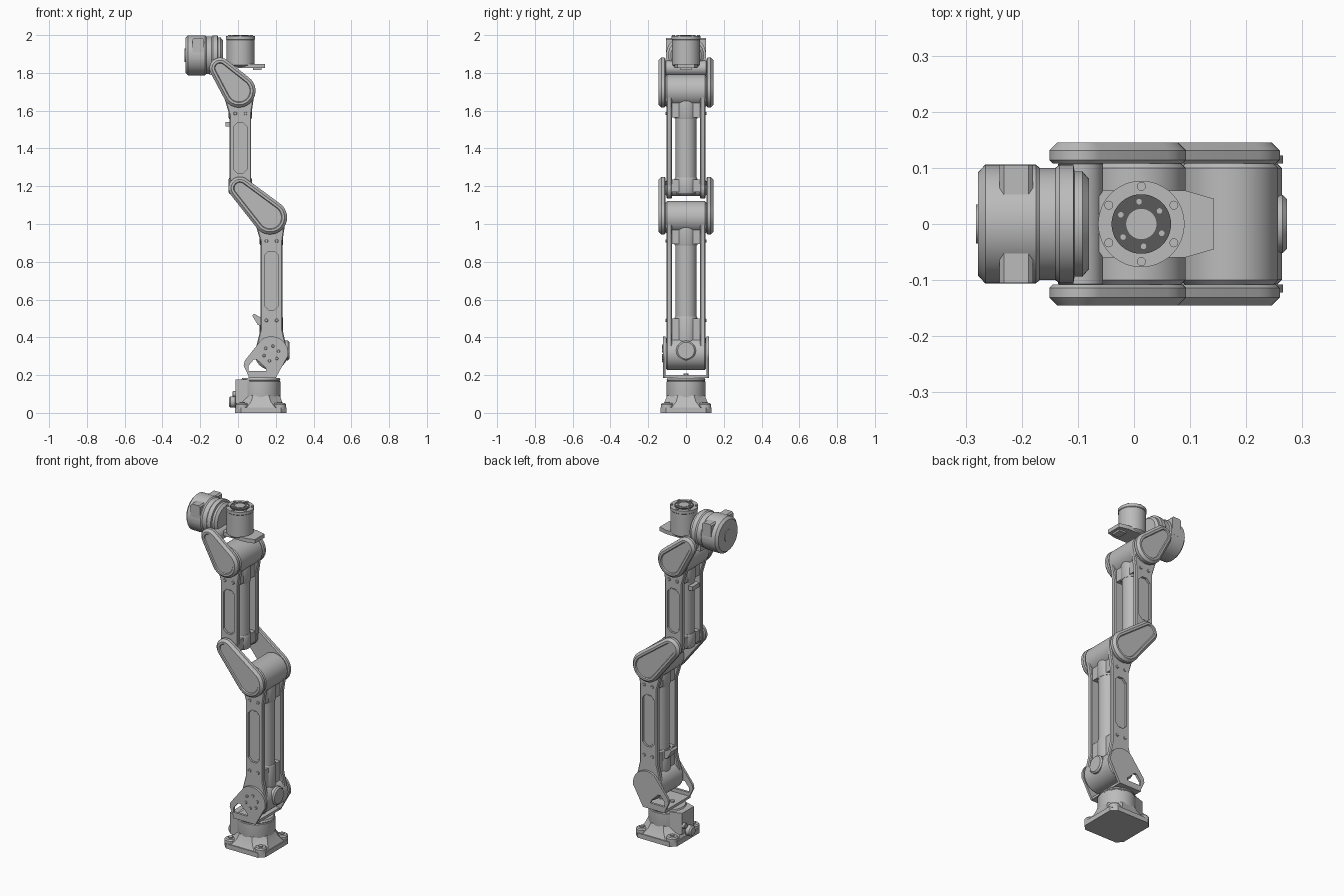
import bpy, bmesh
from math import sin, cos, pi, radians, atan2, hypot, acos
from mathutils import Vector

if "Cube" in bpy.data.objects:
    bpy.data.objects.remove(bpy.data.objects["Cube"])


def material(name, value):
    m = bpy.data.materials.new(name)
    m.use_nodes = True
    m.diffuse_color = (value, value, value, 1)
    m.node_tree.nodes["Principled BSDF"].inputs["Base Color"].default_value = (value, value, value, 1)
    return m


GREY = material("light grey metal", 0.5)
DARK = material("dark grey insert", 0.1)
parts = []


def loft(name, rings, mat=GREY):
    """Skin a stack of equal-length rings and cap both ends."""
    bm = bmesh.new()
    loops = [[bm.verts.new(p) for p in ring] for ring in rings]
    n = len(loops[0])
    for a, b in zip(loops, loops[1:]):
        for i in range(n):
            j = (i + 1) % n
            bm.faces.new((a[i], a[j], b[j], b[i]))
    bm.faces.new(loops[0][::-1])
    bm.faces.new(loops[-1])
    bmesh.ops.recalc_face_normals(bm, faces=bm.faces)
    me = bpy.data.meshes.new(name)
    bm.to_mesh(me)
    bm.free()
    me.materials.append(mat)
    ob = bpy.data.objects.new(name, me)
    bpy.context.collection.objects.link(ob)
    parts.append(ob)
    return ob


def lathe(name, origin, axis, profile, mat=GREY, seg=48):
    """Turn (position along axis, radius) pairs about a world axis."""
    k = "xyz".index(axis)
    rings = []
    for h, r in profile:
        ring = []
        for i in range(seg):
            t = 2 * pi * i / seg
            p = Vector(origin)
            p[k] += h
            p[(k + 1) % 3] += r * cos(t)
            p[(k + 2) % 3] += r * sin(t)
            ring.append(p)
        rings.append(ring)
    return loft(name, rings, mat)


def drum(name, origin, axis, half, r, c=0.008):
    return lathe(name, origin, axis, [(-half, r - c), (c - half, r), (half - c, r), (half, r - c)])


def side_prism(name, pts, y0, y1):
    return loft(name, [[(x, y, z) for x, z in pts] for y in (y0, y1)])


def flat_prism(name, pts, z0, z1):
    return loft(name, [[(x, y, z) for x, y in pts] for z in (z0, z1)])


def block(name, x0, x1, y0, y1, z0, z1):
    return flat_prism(name, [(x0, y0), (x1, y0), (x1, y1), (x0, y1)], z0, z1)


def arc(c, r, a0, a1, n=18):
    return [(c[0] + r * cos(radians(a0 + (a1 - a0) * i / n)),
             c[1] + r * sin(radians(a0 + (a1 - a0) * i / n))) for i in range(n + 1)]


def chamfered(x0, x1, z0, z1, c):
    return [(x0 + c, z0), (x1 - c, z0), (x1, z0 + c), (x1, z1 - c),
            (x1 - c, z1), (x0 + c, z1), (x0, z1 - c), (x0, z0 + c)]


def apply(ob, mod):
    bpy.context.view_layer.objects.active = ob
    bpy.ops.object.modifier_apply(modifier=mod.name)


def cut(ob, cutter):
    mod = ob.modifiers.new("cut", 'BOOLEAN')
    mod.operation, mod.solver, mod.object = 'DIFFERENCE', 'EXACT', cutter
    apply(ob, mod)
    parts.remove(cutter)
    bpy.data.objects.remove(cutter)


def tapered_plate(name, big, r_big, small, r_small, side):
    """Teardrop cover with a chamfered rim and a sunken centre panel."""
    dx, dz = small[0] - big[0], small[1] - big[1]
    along = atan2(dz, dx) * 180 / pi
    spread = acos((r_big - r_small) / hypot(dx, dz)) * 180 / pi
    rings = []
    for y, inset in ((.108, .006), (.114, 0), (.131, 0), (.145, .014), (.145, .026), (.139, .030)):
        ring = arc(small, r_small - inset, along - spread, along + spread)
        ring += arc(big, r_big - inset, along + spread, along + 360 - spread)
        rings.append([(x, side * y, z) for x, z in ring])
    loft(name, rings)
    drum(name + "_pin", (big[0], side * .106, big[1]), 'y', .008, r_big - .012, .002)


def bolt(name, x, z, y, r=.009):
    drum(name, (x, y, z), 'y', .004, r, .002)


# Key joints in the x-z plane
SHOULDER, ELBOW = (.176, .315), (.17, 1.035)
ELBOW_TOP, WRIST = (.01, 1.19), (.005, 1.705)
WRIST_TOP = (-.095, 1.825)
SIDES = (("front", -1), ("back", 1))

# Base: footed square flange, tapering to the turntable
BX = .121
flange = [(BX + x, y) for x, y in chamfered(-.136, .136, -.136, .136, .03)]
flat_prism("base_flange", flange, 0, .028)
loft("base_taper", [[(BX + x, y, z) for x, y in chamfered(-h, h, -h, h, c)]
                    for z, h, c in ((.028, .13, .055), (.06, .112, .06), (.092, .1, .058))])
for sx in (-1, 1):
    for sy in (-1, 1):
        foot = (BX + sx * .1, sy * .1, 0)
        lathe("base_foot", foot, 'z', [(.02, .033), (.045, .033), (.052, .027)], seg=24)
        lathe("base_bolt", foot, 'z', [(.05, .013), (.058, .013)], seg=12)
lathe("turntable", (BX, 0, 0), 'z', [(.07, .1), (.09, .104), (.165, .104), (.168, .1),
                                     (.172, .1), (.175, .103), (.186, .098)])
loft("connector_housing", [[(-.013, -h, z), (.06, -h - .025, z), (.06, h + .025, z), (-.013, h, z)]
                           for z, h in ((.05, .055), (.178, .055))])
drum("power_connector", (-.028, 0, .058), 'x', .02, .03)
drum("signal_connector", (-.018, .04, .1), 'x', .012, .016, .004)

# Shoulder bracket: floor plate and two cheeks with a triangular opening
block("bracket_floor", .055, .2, -.122, .122, .186, .2)
for label, s in SIDES:
    outline = [(.06, .186), (.2, .186), (.255, .285)]
    outline += arc(SHOULDER, .09, -10, 125) + [(.035, .275), (.03, .25)]
    cheek = side_prism(label + "_bracket_cheek", outline, s * .108, s * .122)
    cut(cheek, side_prism("cheek_cutter", [(.056, .222), (.15, .222), (.146, .238),
                                           (.1, .283), (.084, .283), (.056, .25)], s * .09, s * .14))
for i in range(6):
    t = i * pi / 3 + .3
    bolt("cheek_bolt", SHOULDER[0] + .04 * cos(t), SHOULDER[1] + .04 * sin(t), -.123, .008)
for x in (.09, .165):
    lathe("floor_bolt", (x, 0, .198), 'z', [(0, .012), (.01, .012)], seg=12)

# Joint motors, all turned about y
drum("shoulder_motor", (SHOULDER[0], 0, SHOULDER[1]), 'y', .107, .088)
drum("shoulder_cover", (.257, 0, .33), 'x', .016, .052)
drum("elbow_motor", (ELBOW[0], 0, ELBOW[1]), 'y', .108, .087)
drum("elbow_hub", (ELBOW_TOP[0], 0, ELBOW_TOP[1]), 'y', .11, .042)
drum("wrist_motor", (WRIST[0], 0, WRIST[1]), 'y', .108, .087)
drum("wrist_hub", (WRIST_TOP[0], 0, WRIST_TOP[1]), 'y', .115, .04)


def link(name, x0, x1, bottom, r0, top, r1, window, bolts, flare):
    """Two windowed side plates around a central tube with collars."""
    z0, z1, xc = bottom[1], top[1], (x0 + x1) / 2
    outline = arc(bottom, r0, 165, 375)
    outline += [(x1, z0 + flare), (x1, z1 - .13)] + arc(top, r1, -20, 200)
    outline += [(x0, z1 - .13), (x0, z0 + flare)]
    for label, s in SIDES:
        plate = side_prism(f"{label}_{name}_plate", outline, s * .074, s * .103)
        bev = plate.modifiers.new("edge", 'BEVEL')
        bev.width, bev.segments, bev.limit_method = .005, 1, 'ANGLE'
        apply(plate, bev)
        cut(plate, side_prism("window_cutter", chamfered(x0 + .02, x1 - .02, *window, .022), s * .09, s * .12))
        side_prism(f"{label}_{name}_panel", chamfered(x0 + .026, x1 - .026, window[0] + .008,
                                                      window[1] - .008, .02), s * .088, s * .094)
        for z in bolts:
            for x in (xc - .027, xc + .027):
                bolt(name + "_bolt", x, z, s * .104)
    lathe(name + "_tube", (xc, 0, 0), 'z', [(z0, .056), (z1, .056)])


link("lower_link", .12, .235, SHOULDER, .086, ELBOW, .085, (.545, .855), (.49, .91), .13)
link("upper_link", -.045, .07, ELBOW_TOP, .055, WRIST, .085, (1.27, 1.535), (1.215, 1.585), .03)

# Collars and housings that join tubes to motors
for name, x, z0, z1 in (("lower_foot_collar", .177, .32, .5), ("lower_head_collar", .177, .895, 1.02),
                        ("upper_foot_collar", .012, 1.17, 1.235), ("upper_head_collar", .012, 1.565, 1.69)):
    block(name, x - .05, x + .05, -.078, .078, z0, z1)
    lathe(name + "_ring", (x, 0, 0), 'z', [(z0 - .01, .058), (z0, .062), (z1, .062), (z1 + .01, .058)])

# Cable clips on the rear faces
side_prism("lower_cable_clip", [(.075, .515), (.085, .525), (.13, .5), (.13, .46), (.105, .465)], -.03, .03)
block("upper_cable_clip", -.066, -.04, -.035, .035, 1.515, 1.54)

# Teardrop covers at elbow and wrist
for label, s in SIDES:
    tapered_plate(label + "_elbow_cover", ELBOW, .09, ELBOW_TOP, .06, s)
    tapered_plate(label + "_wrist_cover", WRIST, .088, WRIST_TOP, .056, s)

# Roll motor on its side beside the tool
lathe("roll_motor", (0, 0, 1.893), 'x',
      [(-.278, .092), (-.265, .106), (-.175, .106), (-.168, .1), (-.14, .1), (-.133, .106),
       (-.108, .106), (-.106, .094), (-.092, .094), (-.08, .08)])
lathe("roll_motor_cap", (0, 0, 1.893), 'x', [(-.282, .035), (-.27, .035)])
for s in (-1, 1):
    side_prism("motor_hatch", chamfered(-.24, -.18, 1.875, 1.985, .008), s * .045, s * .107)\
        .scale = (1, .98, 1)
block("roll_neck", -.15, -.09, -.075, .075, 1.79, 1.86)

# Tool head with dark mounting ring and bolts
TX = .013
lathe("tool_body", (TX, 0, 0), 'z', [(1.83, .058), (1.842, .074), (1.975, .074), (1.978, .077), (1.995, .077)])
lathe("tool_ring", (TX, 0, 0), 'z', [(1.99, .053), (1.999, .053)], DARK)
lathe("tool_centre", (TX, 0, 0), 'z', [(1.99, .027), (2.0, .027)])
for i in range(6):
    t = i * pi / 3 + pi / 6
    lathe("flange_bolt", (TX + .067 * cos(t), .067 * sin(t), 0), 'z', [(1.99, .008), (2.0, .008)], seg=12)
    lathe("ring_bolt", (TX + .04 * cos(t + .1), .04 * sin(t + .1), 0), 'z', [(1.99, .005), (2.0, .005)], seg=12)
flat_prism("tool_tray", [(-.075, -.03), (-.055, -.06), (.09, -.06), (.143, -.045),
                         (.143, .045), (.09, .06), (-.055, .06), (-.075, .03)], 1.825, 1.848)
block("tray_latch", .08, .125, -.03, .03, 1.815, 1.83)

# Smooth the round surfaces, keep the edges crisp
for ob in bpy.context.view_layer.objects:
    ob.select_set(ob in parts)
bpy.context.view_layer.objects.active = parts[0]
bpy.ops.object.shade_smooth_by_angle(angle=radians(30))
